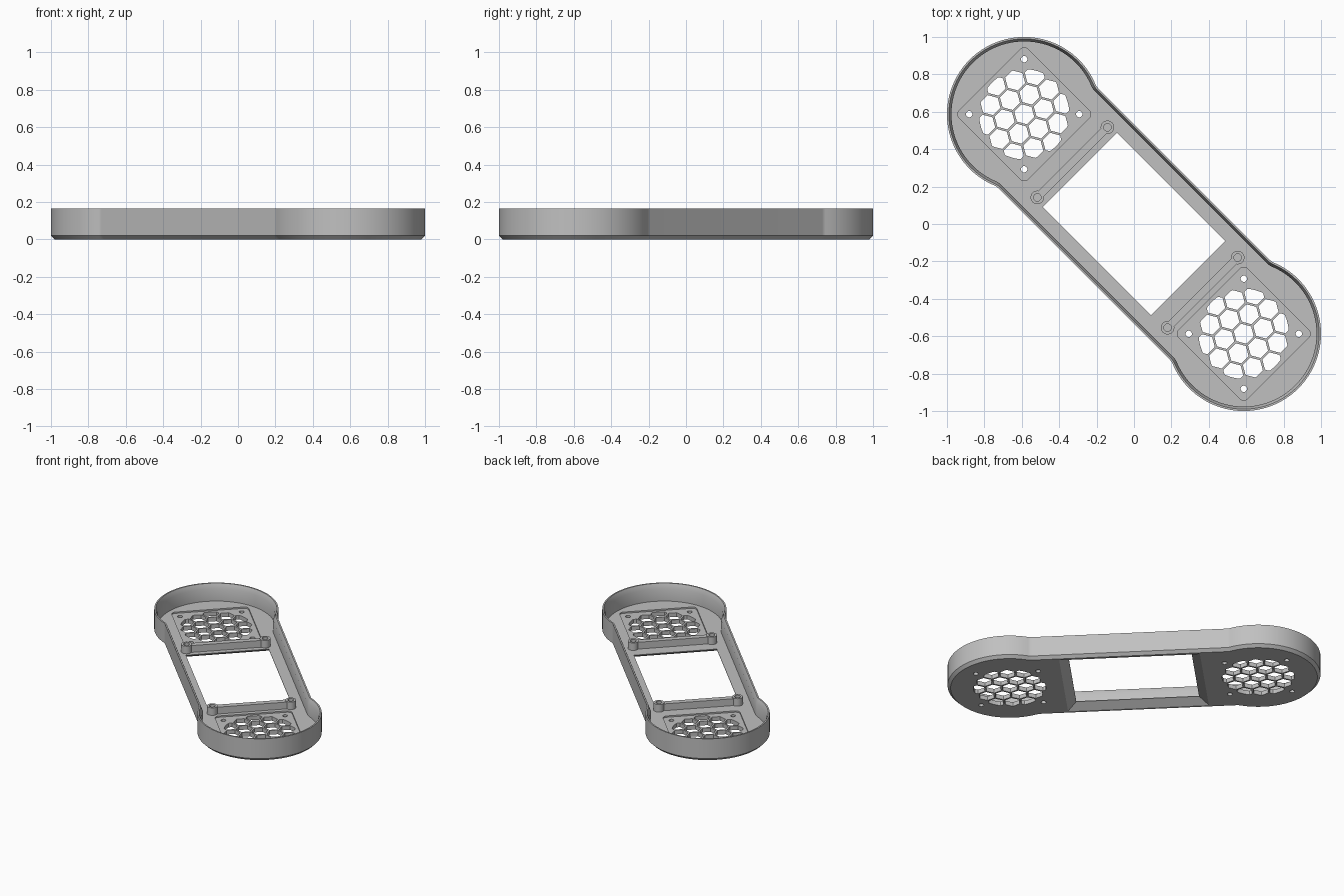
import bpy, bmesh, math
from mathutils import Matrix, Vector

cube = bpy.data.objects.get("Cube")
if cube:
    bpy.data.objects.remove(cube, do_unlink=True)

# Main sizes: u runs along the frame, v across it; the frame lies diagonally
FAN_U, END_R, HALF_W, FILLET = 0.83, 0.413, 0.378, 0.06
HEIGHT, FLOOR, GRILLE_R, PITCH = 0.165, 0.04, 0.241, 0.108
DIAGONAL = Matrix.Rotation(math.radians(-45), 4, 'Z')

grey = bpy.data.materials.new("plain_grey")
grey.use_nodes = True
grey.diffuse_color = (0.53, 0.53, 0.53, 1)
grey.node_tree.nodes["Principled BSDF"].inputs["Base Color"].default_value = grey.diffuse_color


def arc(cu, cv, r, start, end, n):
    angles = [start + (end - start) * i / n for i in range(n + 1)]
    return [(cu + r * math.cos(a), cv + r * math.sin(a)) for a in angles]


def circle(cu, cv, r, n=32):
    return arc(cu, cv, r, 0, math.tau, n)[:-1]


def rounded_box(cu, cv, hu, hv, r, n=6):
    pts = []
    for i, (su, sv) in enumerate(((1, 1), (-1, 1), (-1, -1), (1, -1))):
        a = i * math.pi / 2
        pts += arc(cu + su * (hu - r), cv + sv * (hv - r), r, a, a + math.pi / 2, n)
    return pts


def box(cu, cv, hu, hv):
    return [(cu + a * hu, cv + b * hv) for a, b in ((1, 1), (-1, 1), (-1, -1), (1, -1))]


def outline(inset):
    """Two round ends blended into a straight waist, moved inwards by inset."""
    hv = HALF_W + FILLET
    fu = FAN_U - math.sqrt((END_R + FILLET) ** 2 - hv ** 2)
    a = math.atan2(hv, FAN_U - fu)
    lower = arc(fu, -hv, FILLET + inset, math.pi / 2, a, 6)
    end = arc(FAN_U, 0, END_R - inset, a - math.pi, math.pi - a, 72)[1:-1]
    half = lower + end + [(u, -v) for u, v in reversed(lower)]
    return half + [(-u, -v) for u, v in half]


def hex_cell(cu, cv, fan_u):
    """Hexagonal opening trimmed by the round grille edge."""
    pts = []
    for i in range(60):
        a = math.tau * i / 60
        off = (a + math.pi / 6) % (math.pi / 3) - math.pi / 6
        r = (PITCH / 2 - 0.006) / math.cos(off)
        along = cu * math.cos(a) + cv * math.sin(a)
        edge = -along + math.sqrt(along ** 2 + GRILLE_R ** 2 - cu ** 2 - cv ** 2)
        r = min(r, edge)
        pts.append((fan_u + cu + r * math.cos(a), cv + r * math.sin(a)))
    return pts


def loft(bm, rings):
    """Closed solid through a list of (outline, height) rings."""
    rows = [[bm.verts.new(DIAGONAL @ Vector((u, v, z))) for u, v in pts] for pts, z in rings]
    n = len(rows[0])
    for low, high in zip(rows, rows[1:]):
        for i in range(n):
            j = (i + 1) % n
            bm.faces.new((low[i], low[j], high[j], high[i]))
    bm.faces.new(rows[0][::-1])
    bm.faces.new(rows[-1])


def make(name, solids):
    bm = bmesh.new()
    for rings in solids:
        loft(bm, rings)
    bmesh.ops.recalc_face_normals(bm, faces=bm.faces)
    mesh = bpy.data.meshes.new(name)
    bm.to_mesh(mesh)
    bm.free()
    mesh.materials.append(grey)
    ob = bpy.data.objects.new(name, mesh)
    bpy.context.collection.objects.link(ob)
    return ob


def prism(pts, z0, z1):
    return [(pts, z0), (pts, z1)]


def cut(ob, cutter):
    mod = ob.modifiers.new("cut", 'BOOLEAN')
    mod.operation, mod.solver, mod.object = 'DIFFERENCE', 'EXACT', cutter
    deps = bpy.context.evaluated_depsgraph_get()
    mesh = bpy.data.meshes.new_from_object(ob.evaluated_get(deps))
    ob.modifiers.clear()
    ob.data = mesh
    bpy.data.objects.remove(cutter, do_unlink=True)


def smooth(ob):
    bpy.ops.object.select_all(action='DESELECT')
    ob.select_set(True)
    bpy.context.view_layer.objects.active = ob
    bpy.ops.object.shade_smooth_by_angle(angle=math.radians(25))


# Tray: chamfered base, upright wall, sloped inner lip, floor
tray = make("tray", [[
    (outline(0.02), 0), (outline(0), 0.02), (outline(0), HEIGHT),
    (outline(0.01), HEIGHT), (outline(0.024), 0.13), (outline(0.024), FLOOR)]])

# Shallow square seats for the fans
fans = (-FAN_U, FAN_U)
cut(tray, make("seat_cutter", [
    prism(rounded_box(u, 0, 0.26, 0.26, 0.03), FLOOR - 0.01, FLOOR + 0.05) for u in fans]))

# Window with a bevel below, screw holes and honeycomb grilles
holes = [[(box(0, 0, 0.41 + d, 0.28 + d), z)
          for d, z in ((0.09, -0.018), (0, 0.036), (0, 0.1))]]
for u in fans:
    for su in (-1, 1):
        for sv in (-1, 1):
            holes.append(prism(circle(u + su * 0.208, sv * 0.208, 0.017, 24), -0.05, 0.1))
    for q in range(-2, 3):
        for r in range(-2, 3):
            if abs(q + r) <= 2:
                cu, cv = PITCH * (q + r / 2), PITCH * r * math.sqrt(3) / 2
                holes.append(prism(hex_cell(cu, cv, u), -0.05, 0.1))
cut(tray, make("hole_cutter", holes))
smooth(tray)

# Mounting rails with a hollow post at each end
for side, u in (("upper", -0.466), ("lower", 0.519)):
    make(side + "_rail", [prism(box(u, 0, 0.02, 0.237), FLOOR - 0.002, FLOOR + 0.05)])
    for end, v in (("left", 0.265), ("right", -0.265)):
        outer, inner = circle(u, v, 0.036), circle(u, v, 0.02)
        smooth(make(f"{side}_{end}_post", [[
            (outer, FLOOR - 0.002), (outer, FLOOR + 0.055),
            (inner, FLOOR + 0.055), (inner, FLOOR + 0.005)]]))
